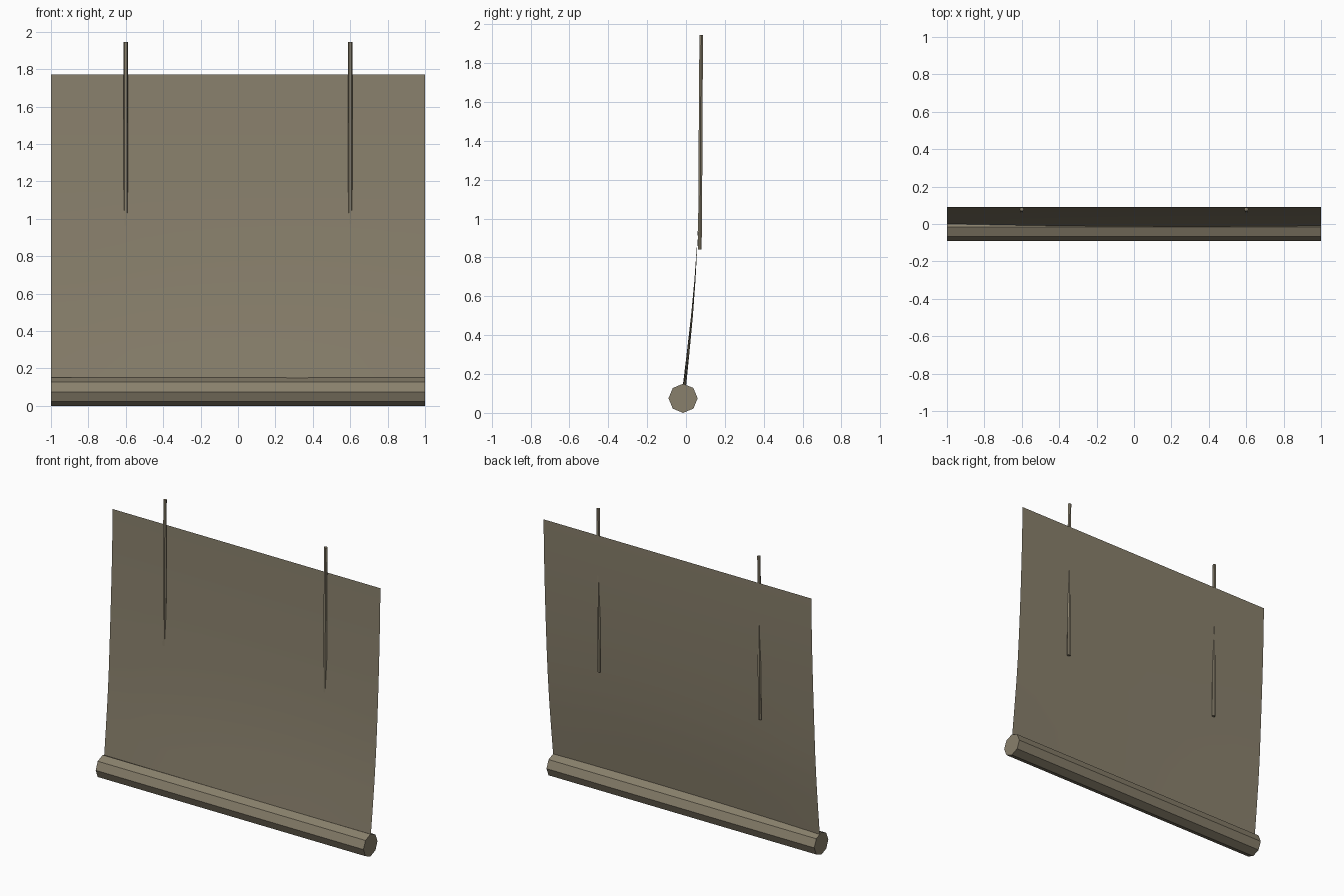
import bpy, bmesh, math

if "Cube" in bpy.data.objects:
    bpy.data.objects.remove(bpy.data.objects["Cube"], do_unlink=True)


def material(name, colour):
    mat = bpy.data.materials.new(name)
    mat.use_nodes = True
    mat.diffuse_color = colour
    mat.node_tree.nodes["Principled BSDF"].inputs["Base Color"].default_value = colour
    return mat


canvas = material("drab canvas", (0.25, 0.216, 0.15, 1))


def finish(name, bm):
    bmesh.ops.recalc_face_normals(bm, faces=bm.faces)
    mesh = bpy.data.meshes.new(name)
    bm.to_mesh(mesh)
    bm.free()
    mesh.materials.append(canvas)
    obj = bpy.data.objects.new(name, mesh)
    bpy.context.collection.objects.link(obj)
    return obj


def loft(name, rings):
    """Closed prism through a list of equal-length point rings."""
    bm = bmesh.new()
    loops = [[bm.verts.new(p) for p in ring] for ring in rings]
    n = len(loops[0])
    for a, b in zip(loops, loops[1:]):
        for i in range(n):
            j = (i + 1) % n
            bm.faces.new((a[i], a[j], b[j], b[i]))
    bm.faces.new(loops[0])
    bm.faces.new(loops[-1])
    return finish(name, bm)


# Rolled-up lower end: an octagonal bar with corners at top and bottom
def octagon(x):
    angles = [k * math.tau / 8 for k in range(8)]
    return [(x, -0.015 + 0.075 * math.cos(a), 0.075 + 0.075 * math.sin(a)) for a in angles]


loft("bottom_roll", [octagon(-1), octagon(1)])

# Hanging sheet: leans back as it rises, with a faint bow along its lower edge
profile = [(-0.02, 0.11), (0.003, 0.3), (0.026, 0.5), (0.043, 0.68), (0.056, 0.86),
           (0.066, 1.03), (0.074, 1.2), (0.082, 1.4), (0.088, 1.6), (0.091, 1.77)]
columns = 12
bm = bmesh.new()
rows = []
for y, z in profile:
    row = []
    for c in range(columns + 1):
        x = -1 + 2 * c / columns
        bow = 0.02 * ((x - 0.3) / 1.3) ** 2 * max(0, 1 - z / 0.95)
        row.append(bm.verts.new((x, y + bow, z)))
    rows.append(row)
for a, b in zip(rows, rows[1:]):
    for c in range(columns):
        bm.faces.new((a[c], a[c + 1], b[c + 1], b[c]))
sheet = finish("hanging_sheet", bm)
for face in sheet.data.polygons:
    face.use_smooth = True

# Two slim hanging cords that pass through the sheet
cord_path = [(0.071, 0.84), (0.074, 1.2), (0.076, 1.65), (0.079, 1.945)]


def cord_ring(x, y, z):
    angles = [k * math.tau / 6 for k in range(6)]
    return [(x + 0.012 * math.cos(a), y + 0.011 * math.sin(a), z) for a in angles]


for side, x in (("left", 0.6), ("right", -0.6)):
    loft(side + "_cord", [cord_ring(x, y, z) for y, z in cord_path])
